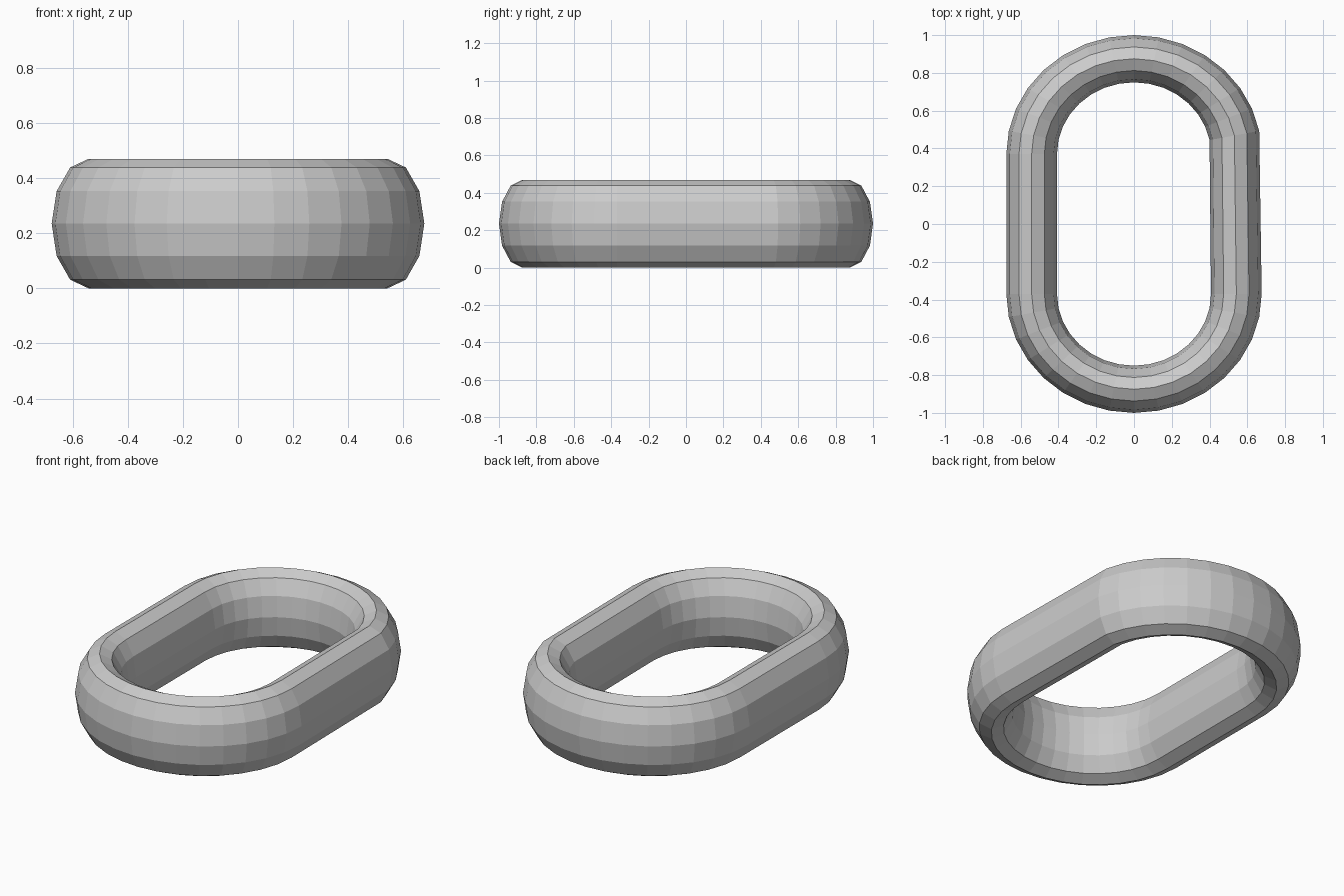
import bpy, bmesh
from math import sin, cos, radians

if "Cube" in bpy.data.objects:
    bpy.data.objects.remove(bpy.data.objects["Cube"])

SIDES = 12            # sides of the oval cross-section
HALF_H = 0.235        # half height of the link
TUBE = 0.125          # half thickness of the band
RADIUS = 0.505        # centreline radius of the rounded ends
OFFSET = 0.37         # y of the end-arc centres
STRETCH_X = 1.073     # slight widening across x
STEP = 11.25

# Two end arcs; the +y one starts one step late, which skews the right side a little
path = [(i * STEP, OFFSET) for i in range(1, 17)]
path += [(180 + i * STEP, -OFFSET) for i in range(0, 17)]

bm = bmesh.new()
rings = []
for angle, cy in path:
    a = radians(angle)
    ring = []
    for k in range(SIDES):
        t = radians(360 / SIDES * k)
        r = RADIUS + TUBE * cos(t)
        ring.append(bm.verts.new((STRETCH_X * r * cos(a),
                                  cy + r * sin(a),
                                  HALF_H + HALF_H * sin(t))))
    rings.append(ring)

# Skin the closed loop of rings
for i, ring in enumerate(rings):
    nxt = rings[(i + 1) % len(rings)]
    for k in range(SIDES):
        j = (k + 1) % SIDES
        bm.faces.new((ring[k], nxt[k], nxt[j], ring[j]))
bmesh.ops.recalc_face_normals(bm, faces=bm.faces)

mesh = bpy.data.meshes.new("chain_link")
bm.to_mesh(mesh)
bm.free()
link = bpy.data.objects.new("chain_link", mesh)
bpy.context.collection.objects.link(link)
